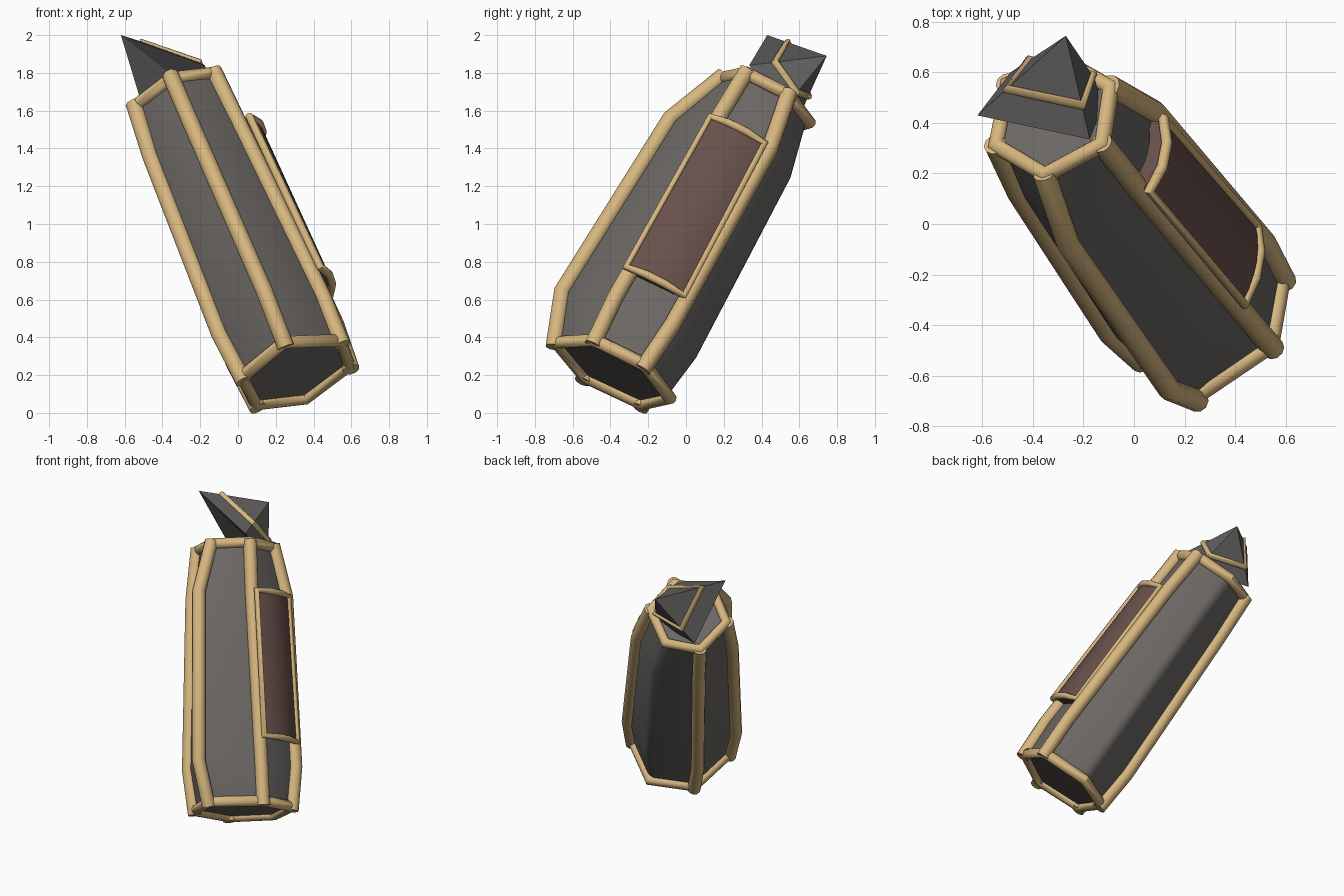
import bpy, bmesh, math
from mathutils import Vector

if "Cube" in bpy.data.objects:
    bpy.data.objects.remove(bpy.data.objects["Cube"])

# Tilted local frame of the bottle: N runs along its length, U and V across
O = Vector((0.30, -0.40, 0.21))
N = Vector((-0.348, 0.465, 0.814)).normalized()
U = Vector((0.73, -0.41, 0.548))
U = (U - U.dot(N) * N).normalized()
V = N.cross(U)


def place(t, u, v):
    return O + N * t + U * u + V * v


def material(name, rgb):
    m = bpy.data.materials.new(name)
    m.diffuse_color = (*rgb, 1)
    m.use_nodes = True
    m.node_tree.nodes["Principled BSDF"].inputs["Base Color"].default_value = m.diffuse_color
    return m


GREY = material("warm_grey", (0.147, 0.137, 0.127))
STONE = material("stone_grey", (0.12, 0.117, 0.115))
TAN = material("tan", (0.67, 0.465, 0.21))
BROWN = material("red_brown", (0.138, 0.08, 0.07))


def smooth(ob, angle):
    bpy.ops.object.select_all(action='DESELECT')
    bpy.context.view_layer.objects.active = ob
    ob.select_set(True)
    if ob.type == 'CURVE':
        bpy.ops.object.convert(target='MESH')
    bpy.ops.object.shade_smooth_by_angle(angle=math.radians(angle))


def mesh_object(name, bm, mat, angle=None):
    bmesh.ops.recalc_face_normals(bm, faces=bm.faces)
    me = bpy.data.meshes.new(name)
    bm.to_mesh(me)
    bm.free()
    ob = bpy.data.objects.new(name, me)
    bpy.context.collection.objects.link(ob)
    me.materials.append(mat)
    if angle:
        smooth(ob, angle)
    return ob


def tube(name, points, radius, closed=False):
    cu = bpy.data.curves.new(name, 'CURVE')
    cu.dimensions = '3D'
    cu.bevel_depth = radius
    cu.bevel_resolution = 3
    cu.use_fill_caps = True
    sp = cu.splines.new('POLY')
    sp.points.add(len(points) - 1)
    for p, co in zip(sp.points, points):
        p.co = (*co, 1)
    sp.use_cyclic_u = closed
    ob = bpy.data.objects.new(name, cu)
    bpy.context.collection.objects.link(ob)
    cu.materials.append(TAN)
    smooth(ob, 50)


# Stations along the length: distance, then the six corners across
STATIONS = [
    (0.02, [(.305, .045), (.16, .305), (-.16, .305), (-.31, .045), (-.16, -.265), (.165, -.29)]),
    (0.29, [(.32, .03), (.165, .335), (-.165, .345), (-.325, .03), (-.165, -.30), (.225, -.38)]),
    (1.44, [(.28, 0), (.145, .30), (-.145, .31), (-.285, .03), (-.147, -.26), (.198, -.345)]),
    (1.775, [(.265, 0), (.135, .217), (-.135, .217), (-.265, .02), (-.135, -.22), (.135, -.225)])]


def corner(k, s, scale=1.0, dt=0.0):
    u, v = s[1][k]
    return place(s[0] + dt, u * scale, v * scale)


# Body: six-sided bulging shell with softened long edges
bm = bmesh.new()
loops = [[bm.verts.new(corner(k, s, 0.98)) for k in range(6)] for s in STATIONS]
long_edges = []
for a, b in zip(loops, loops[1:]):
    for k in range(6):
        j = (k + 1) % 6
        bm.faces.new((a[k], a[j], b[j], b[k]))
        long_edges.append(bm.edges.get((a[k], b[k])))
bm.faces.new(loops[0])
bm.faces.new(loops[-1])
bmesh.ops.bevel(bm, geom=long_edges, offset=0.04, segments=3, profile=0.5,
                affect='EDGES')
mesh_object("body", bm, GREY, 35)

# Ribs on every corner but the plain back one
for k in (0, 1, 3, 4, 5):
    tube("rib", [corner(k, s, 1, d) for s, d in zip(STATIONS, (-0.03, 0, 0, 0.015))], 0.045)

# End rims
tube("bottom_rim", [corner(k, STATIONS[0]) for k in range(6)], 0.036, True)
tube("top_rim", [corner(k, STATIONS[-1]) for k in range(6)], 0.036, True)


# Curved side panel with a thin frame
def panel_row(t, p, q, bulge):
    p, q = Vector(p), Vector(q)
    d = (q - p).normalized()
    out = Vector((-d.y, d.x)) * -1
    return [(t, p.lerp(q, i / 6) + out * bulge * 4 * (i / 6) * (1 - i / 6))
            for i in range(7)]


low = panel_row(0.45, (0.372, 0.035), (0.200, 0.335), 0.035)
high = panel_row(1.435, (0.350, 0.008), (0.197, 0.292), 0.04)
bm = bmesh.new()
outer = [[bm.verts.new(place(t, c.x, c.y)) for t, c in r] for r in (low, high)]
inner = [[bm.verts.new(place(t, c.x * 0.75, c.y * 0.85)) for t, c in r] for r in (low, high)]
for i in range(6):
    bm.faces.new((outer[0][i], outer[0][i + 1], outer[1][i + 1], outer[1][i]))
    bm.faces.new((inner[0][i], inner[1][i], inner[1][i + 1], inner[0][i + 1]))
    for r in (0, 1):
        bm.faces.new((outer[r][i], inner[r][i], inner[r][i + 1], outer[r][i + 1]))
for i in (0, 6):
    bm.faces.new((outer[0][i], outer[1][i], inner[1][i], inner[0][i]))
mesh_object("side_panel", bm, BROWN, 35)
edge = [low[0], low[2], low[4], low[6], high[6], high[4], high[2], high[0]]
tube("panel_frame", [place(t, c.x, c.y) for t, c in edge], 0.022, True)

# Slanted pyramid stopper and its strap
tip = Vector((-0.27, 0.745, 1.89))
base = [Vector(p) for p in ((-0.62, 0.43, 2.0), (-0.175, 0.335, 1.84),
                            (-0.11, 0.51, 1.60), (-0.49, 0.60, 1.57))]
bm = bmesh.new()
bv = [bm.verts.new(p) for p in base]
tv = bm.verts.new(tip)
bm.faces.new(bv[:3])
bm.faces.new((bv[0], bv[2], bv[3]))
for i in range(4):
    bm.faces.new((bv[i], bv[(i + 1) % 4], tv))
mesh_object("stopper", bm, STONE)
tube("stopper_strap", [p.lerp(tip, 0.33) for p in base], 0.02, True)
